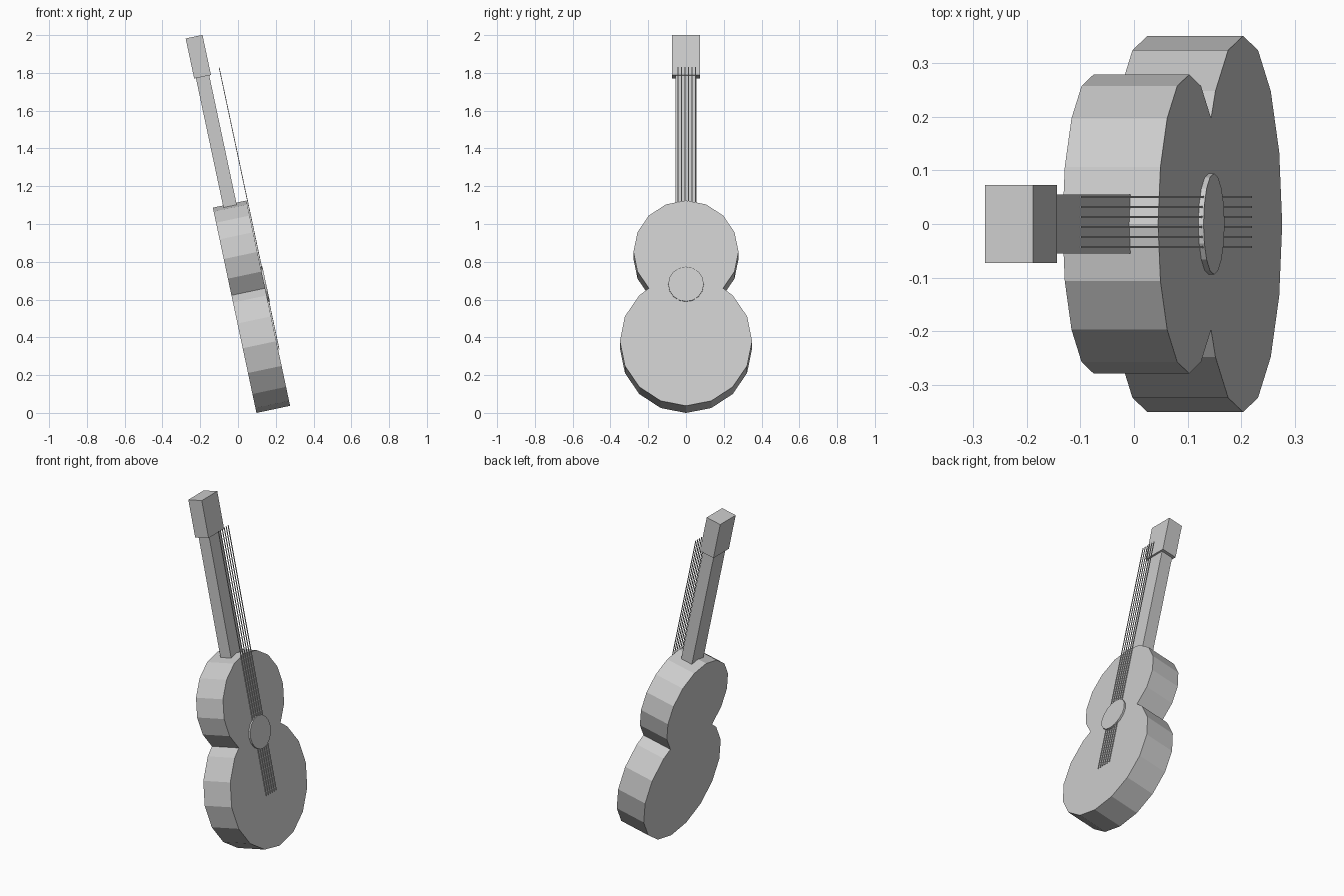
import bpy, bmesh
from math import sin, cos, radians, pi
from mathutils import Matrix

if "Cube" in bpy.data.objects:
    bpy.data.objects.remove(bpy.data.objects["Cube"])

# Local frame: x = thickness (soundboard +x), y = width, z = along the neck,
# origin at the centre of the lower bout; the whole guitar leans back 12 degrees.
LEAN = Matrix.Translation((0.114, 0, 0.361)) @ Matrix.Rotation(radians(-12), 4, 'Y')
FRONT = 0.091


def prism(name, outline, x0, x1):
    """Extrude a (y, z) outline from x0 to x1."""
    bm = bmesh.new()
    face = bm.faces.new([bm.verts.new((x0, y, z)) for y, z in outline])
    ext = bmesh.ops.extrude_face_region(bm, geom=[face])
    moved = [g for g in ext['geom'] if isinstance(g, bmesh.types.BMVert)]
    bmesh.ops.translate(bm, verts=moved, vec=(x1 - x0, 0, 0))
    bmesh.ops.recalc_face_normals(bm, faces=bm.faces)
    mesh = bpy.data.meshes.new(name)
    bm.to_mesh(mesh)
    bm.free()
    obj = bpy.data.objects.new(name, mesh)
    obj.matrix_world = LEAN
    bpy.context.collection.objects.link(obj)
    return obj


def box(name, y0, y1, z0, z1, x0, x1):
    return prism(name, [(y0, z0), (y1, z0), (y1, z1), (y0, z1)], x0, x1)


def arc(r, zc, first, last):
    """Points of a 16-gon, counted in steps upward from its lowest vertex."""
    return [(r * sin(k * pi / 8), zc - r * cos(k * pi / 8)) for k in range(first, last + 1)]


# Body: lower and upper bouts meeting at the waist
half = arc(0.35, 0, 0, 6) + arc(0.278, 0.483, 2, 8)
mirror = [(-y, z) for y, z in reversed(half[1:-1])]
prism("body", half + mirror, -FRONT, FRONT)

# Sound hole disc
prism("sound_hole", arc(0.094, 0.307, 0, 15), FRONT - 0.01, FRONT + 0.01)

# Neck and headstock
box("neck", -0.055, 0.055, 0.747, 1.452, -0.036, 0.036)
box("headstock", -0.073, 0.073, 1.45, 1.667, -0.0455, 0.0455)

# Six strings
for i in range(6):
    y = 0.05 - 0.0185 * i
    box(f"string_{i + 1}", y - 0.002, y + 0.002, -0.047, 1.481, FRONT + 0.003, FRONT + 0.007)
